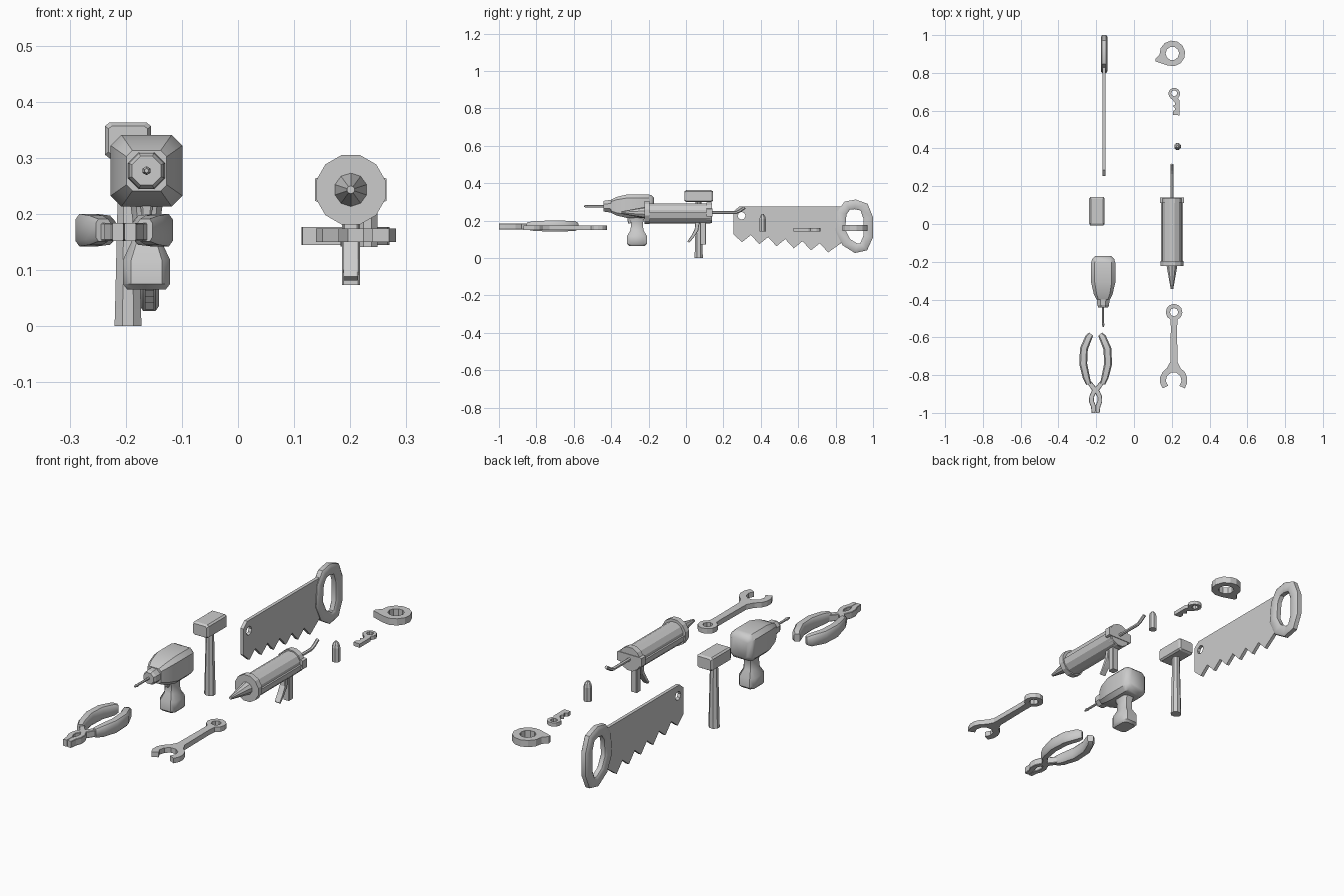
import bpy, bmesh
from math import sin, cos, pi, radians
from mathutils import Vector

if "Cube" in bpy.data.objects:
    bpy.data.objects.remove(bpy.data.objects["Cube"])


def finish(name, bm, smooth=False):
    bmesh.ops.recalc_face_normals(bm, faces=bm.faces)
    me = bpy.data.meshes.new(name)
    bm.to_mesh(me)
    bm.free()
    ob = bpy.data.objects.new(name, me)
    bpy.context.collection.objects.link(ob)
    if smooth:
        bpy.context.view_layer.objects.active = ob
        ob.select_set(True)
        bpy.ops.object.shade_smooth_by_angle(angle=radians(40))
        ob.select_set(False)
    return ob


def arc(cx, cy, r, a0, a1, n):
    """n + 1 points along an arc, in degrees"""
    angs = [radians(a0 + (a1 - a0) * i / n) for i in range(n + 1)]
    return [(cx + r * cos(a), cy + r * sin(a)) for a in angs]


def circle(cx, cy, r, n):
    return arc(cx, cy, r, 0, 360, n)[:-1]


def plate(name, loops, lo, hi, plane):
    """Flat outline with optional holes, extruded from lo to hi"""
    place = {'XY': lambda u, v: (u, v, lo), 'YZ': lambda u, v: (lo, u, v),
             'XZ': lambda u, v: (u, lo, v)}[plane]
    axis = {'XY': (0, 0, 1), 'YZ': (1, 0, 0), 'XZ': (0, 1, 0)}[plane]
    bm = bmesh.new()
    for loop in loops:
        vs = [bm.verts.new(place(*p)) for p in loop]
        for i in range(len(vs)):
            bm.edges.new((vs[i - 1], vs[i]))
    bmesh.ops.triangle_fill(bm, use_beauty=True, edges=bm.edges[:], normal=axis)
    new = bmesh.ops.extrude_face_region(bm, geom=bm.faces[:])['geom']
    bmesh.ops.translate(bm, vec=Vector(axis) * (hi - lo),
                        verts=[g for g in new if isinstance(g, bmesh.types.BMVert)])
    return finish(name, bm)


def loft(name, rings, up=(0, 0, 1), n=0, c=0.35, closed=False, smooth=False):
    """Skin sections (x, y, z, half width, half height) along a path.
    n gives round sections, otherwise rectangles with corners cut by c."""
    if n:
        sec = [(cos(2 * pi * (i + .5) / n), sin(2 * pi * (i + .5) / n)) for i in range(n)]
    else:
        k = 1 - c
        sec = [(1, -k), (1, k), (k, 1), (-k, 1), (-1, k), (-1, -k), (-k, -1), (k, -1)]
    m, s = len(rings), len(sec)
    pts = [Vector(r[:3]) for r in rings]
    bm = bmesh.new()
    rows = []
    for i, r in enumerate(rings):
        if closed:
            t = pts[(i + 1) % m] - pts[i - 1]
        else:
            t = pts[min(i + 1, m - 1)] - pts[max(i - 1, 0)]
        u = t.cross(Vector(up)).normalized()
        v = u.cross(t).normalized()
        rows.append([bm.verts.new(pts[i] + u * (a * r[3]) + v * (b * r[4])) for a, b in sec])
    for i in range(m if closed else m - 1):
        p, q = rows[i], rows[(i + 1) % m]
        for j in range(s):
            bm.faces.new((p[j], p[(j + 1) % s], q[(j + 1) % s], q[j]))
    if not closed:
        bm.faces.new(rows[0])
        bm.faces.new(rows[-1])
    return finish(name, bm, smooth)


def along_y(name, x, z, prof, **kw):
    return loft(name, [(x, y, z, a, b) for y, a, b in prof], **kw)


def along_z(name, x, y, prof, **kw):
    return loft(name, [(x, y, z, a, b) for z, a, b in prof], up=(0, 1, 0), **kw)


# Saw: toothed blade and ring handle
teeth = [(.255, .125)]
for i in range(6):
    y, z = .255 + .092 * i, .125 - .011 * i
    teeth += [(y + .045, z - .04), (y + .092, z - .002)]
teeth[-1] = (.83, .08)
blade = [(.83, .275), (.285, .275), (.255, .25)] + teeth
plate("saw_blade", [blade, circle(.297, .226, .021, 8)], -.166, -.150, 'YZ')
path = [(.833, .24), (.862, .28), (.905, .287), (.952, .272), (.974, .215), (.974, .115),
        (.95, .06), (.91, .052), (.857, .085), (.825, .15)]
loft("saw_handle", [(-.158, y, z, .026, .017) for y, z in path],
     up=(1, 0, 0), closed=True, smooth=True)

# Mallet
along_y("mallet_head", -.196, .331, [(-.008, .035, .026), (.002, .041, .032),
                                     (.134, .041, .032), (.144, .035, .026)], c=.2)
along_z("mallet_handle", -.196, .068, [(0, .026, .024), (.03, .025, .023), (.31, .018, .017)], n=8)

# Drill
along_y("drill_body", -.163, .277, [(-.17, .042, .045), (-.185, .058, .059), (-.205, .064, .064),
                                    (-.31, .064, .064), (-.37, .05, .05), (-.40, .036, .036)],
        c=.3, smooth=True)
along_y("drill_chuck", -.163, .277, [(-.39, .036, .036), (-.43, .034, .034), (-.442, .028, .028)], n=8)
along_y("drill_bit", -.163, .277, [(-.43, .006, .006), (-.525, .006, .006), (-.53, .008, .008),
                                   (-.546, .004, .004)], n=6)
along_z("drill_grip", -.163, -.262, [(.065, .034, .043), (.075, .042, .053), (.118, .042, .053),
                                     (.15, .027, .034), (.19, .025, .032), (.225, .03, .045)],
        smooth=True)
along_z("drill_trigger", -.163, -.303, [(.185, .009, .007), (.222, .011, .012)])

# Pliers: rubber grips and crossing jaws, mirrored about x = -0.203
for s, side in ((-1, "left"), (1, "right")):
    grip = [(.024, -.583, .013, .018), (.036, -.598, .019, .026), (.062, -.66, .021, .029),
            (.066, -.74, .021, .029), (.05, -.81, .019, .026), (.037, -.847, .014, .02)]
    loft("pliers_grip_" + side, [(-.203 + s * x, y, .171, a, b) for x, y, a, b in grip], smooth=True)
    jaw = [(.04, -.83, .011), (.012, -.868, .013), (-.01, -.89, .013), (-.022, -.915, .012),
           (-.022, -.94, .013), (-.012, -.965, .013), (-.011, -1, .010)]
    loft("pliers_jaw_" + side, [(-.203 + s * x, y, .168, a, .016) for x, y, a in jaw], c=.15)

# Caulking gun
gx, gz = .201, .243
along_y("gun_tube", gx, gz, [(-.21, .051, .051), (.12, .051, .051)], n=12)
cradle = arc(gx, gz, .058, 180, 360, 6) + arc(gx, gz, .046, 360, 180, 6)
plate("gun_cradle", [cradle], -.20, .13, 'XZ')
along_y("gun_front_flange", gx, gz, [(-.222, .064, .064), (-.195, .064, .064)], n=12)
along_y("gun_rear_cap", gx, gz, [(.11, .057, .057), (.138, .057, .057)], n=12)
along_y("gun_rear_lugs", gx, gz, [(.11, .064, .022), (.141, .064, .022)], c=.1)
along_y("gun_nozzle", gx, gz, [(-.215, .031, .031), (-.345, .007, .007)], n=10)
loft("gun_rod", [(gx, .12, gz, .008, .008), (gx, .265, gz, .008, .008),
                 (gx, .285, gz + .008, .008, .008), (gx, .315, gz + .028, .008, .008)], n=6)
along_z("gun_grip", gx, .091, [(.073, .016, .017), (.20, .016, .017)], c=.2)
loft("gun_trigger", [(gx, .012, .085, .013, .006), (gx, .035, .115, .014, .008),
                     (gx, .056, .15, .014, .01), (gx, .062, .2, .014, .012)], up=(0, 1, 0), c=.2)

# Wrench: ring end, shaft and open jaw in one outline
jx, jy = .21, -.827
wrench = (arc(.212, -.467, .044, -65, 245, 10) + [(.195, -.55), (.192, -.73)]
          + arc(jx, jy, .073, 120, 216, 4) + arc(jx, jy, .042, 225, -45, 7)
          + arc(jx, jy, .073, -36, 60, 4) + [(.230, -.73), (.228, -.55)])
plate("wrench", [wrench, circle(.212, -.467, .022, 8)], .15, .174, 'XY')

# Tape roll with a loose end
roll = arc(.203, .903, .068, 250, 545, 10) + [(.113, .873), (.115, .86)]
plate("tape_roll", [roll, circle(.203, .903, .036, 10)], .145, .177, 'XY')

# Key
key = arc(.213, .69, .031, -50, 235, 9) + [
    (.206, .655), (.217, .642), (.217, .632), (.206, .625), (.217, .612),
    (.217, .604), (.206, .597), (.206, .578), (.240, .575), (.240, .655)]
plate("key", [key, circle(.213, .692, .016, 8)], .142, .16, 'XY')

# Small capped cylinder
along_z("bullet", .231, .41, [(.141, .019, .019), (.208, .019, .019), (.225, .014, .014),
                              (.235, .006, .006)], n=8)
